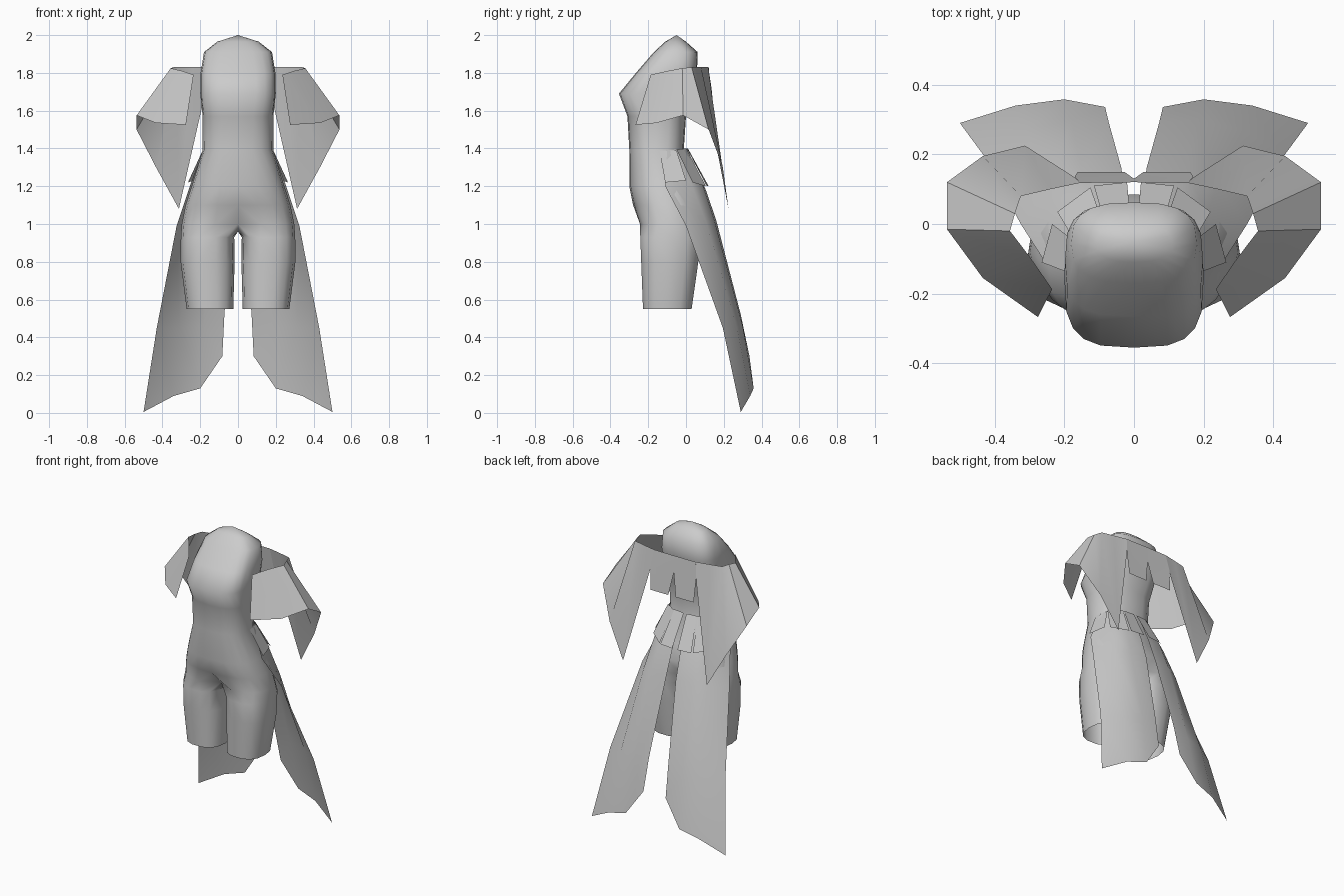
import bpy, math
from mathutils import Vector


def make(name, verts, faces, angle=40):
    """Right-half mesh, mirrored across x = 0."""
    me = bpy.data.meshes.new(name)
    me.from_pydata(verts, [], faces)
    ob = bpy.data.objects.new(name, me)
    bpy.context.collection.objects.link(ob)
    mod = ob.modifiers.new("mirror", 'MIRROR')
    mod.use_clip = True
    bpy.ops.object.select_all(action='DESELECT')
    ob.select_set(True)
    bpy.context.view_layer.objects.active = ob
    bpy.ops.object.shade_smooth_by_angle(angle=math.radians(angle))
    return ob


def strip(name, rows, angle=40):
    """Sheet through equal-length rows of points."""
    n = len(rows[0])
    verts = [p for r in rows for p in r]
    faces = [(j * n + i, j * n + i + 1, (j + 1) * n + i + 1, (j + 1) * n + i)
             for j in range(len(rows) - 1) for i in range(n - 1)]
    return make(name, verts, faces, angle)


# Bodysuit: half rings (z, half width, front y, back y, squareness)
N, M = 10, 3
torso = [(1.965, .11, -.11, .00, 2.4), (1.91, .18, -.17, .062, 2.8),
         (1.80, .198, -.265, .058, 3.2), (1.69, .20, -.355, .04, 3.2),
         (1.57, .187, -.31, .0, 2.8), (1.39, .187, -.30, -.012, 2.6),
         (1.20, .245, -.30, .05, 2.5), (1.10, .278, -.28, .085, 2.5),
         (1.00, .298, -.25, .09, 2.6)]


def power(v, e):
    return math.copysign(abs(v) ** (2 / e), v)


verts, faces = [(0, -.05, 2.0)], []
for z, w, f, b, e in torso:
    for i in range(N + 1):
        t = math.pi * i / N
        x = 0 if i in (0, N) else w * power(math.sin(t), e)
        verts.append((x, (f + b) / 2 - (b - f) / 2 * power(math.cos(t), e), z))
faces += [(0, 1 + i, 2 + i) for i in range(N)]
for j in range(len(torso) - 1):
    a = 1 + j * (N + 1)
    faces += [(a + i, a + N + 1 + i, a + N + 2 + i, a + 1 + i) for i in range(N)]

# Crotch dip in the front and back, then the bridge between the legs
base = len(verts) - N - 1
verts[base] = (0, -.18, 1.00)
verts[base + N] = (0, .04, 1.00)
prev = list(range(base, base + N + 1))
for k in range(M):
    prev.append(len(verts))
    verts.append((0, .04 - .22 * (k + 1) / (M + 1), .96))

# Legs, open at the hem (z, inner x, outer x, front y, back y)
for z, xi, xo, f, b in [(.93, .02, .303, -.245, .082), (.80, .018, .304, -.24, .068),
                        (.55, .025, .272, -.23, .032)]:
    cur, n = [], len(prev)
    for i in range(n):
        t = math.pi * (-.22 + 1.44 * i / N) if i <= N else math.pi * (1.22 + .56 * (i - N) / (M + 1))
        cur.append(len(verts))
        verts.append(((xi + xo) / 2 + (xo - xi) / 2 * power(math.sin(t), 2.5),
                      (f + b) / 2 - (b - f) / 2 * power(math.cos(t), 2.5), z))
    faces += [(prev[i], cur[i], cur[(i + 1) % n], prev[(i + 1) % n]) for i in range(n)]
    prev = cur
make("bodysuit", verts, faces, 60)

# Shoulder cape: open collar on top, pointed hem
strip("shoulder_cape", [
    [(.235, -.187, 1.79), (.295, -.10, 1.81), (.356, -.02, 1.825), (.342, .03, 1.83),
     (.325, .08, 1.83), (.24, .10, 1.83), (.155, .118, 1.83)],
    [(.276, -.267, 1.525), (.434, -.155, 1.535), (.537, -.015, 1.575), (.537, .12, 1.50),
     (.434, .195, 1.30), (.313, .225, 1.08), (.172, .135, 1.70)]])

# Back collar band with short split flaps
strip("collar_flap", [[(.155, .118, 1.83), (.0, .12, 1.83)],
                      [(.170, .135, 1.72), (.0, .13, 1.72)],
                      [(.162, .15, 1.57), (.028, .15, 1.57)]])

# Long coat tails
strip("coat_tail", [
    [(.185, -.10, 1.39), (.15, -.04, 1.395), (.10, .0, 1.40), (.03, .005, 1.40)],
    [(.255, -.11, 1.20), (.21, .03, 1.21), (.13, .09, 1.20), (.03, .105, 1.18)],
    [(.325, .0, .99), (.24, .11, 1.0), (.15, .15, 1.02), (.036, .16, 1.02)],
    [(.43, .195, .45), (.31, .27, .45), (.18, .30, .46), (.072, .29, .52)],
    [(.50, .29, .005), (.34, .34, .09), (.20, .358, .13), (.083, .336, .30)]])

# Short waist panels over the tails
for k, (a, b, c, d) in enumerate([
        ((.187, -.14, 1.39), (.17, -.05, 1.39), (.265, -.11, 1.22), (.235, .0, 1.23)),
        ((.17, -.05, 1.395), (.09, .005, 1.395), (.22, .035, 1.22), (.125, .105, 1.20)),
        ((.085, .005, 1.40), (.01, .01, 1.40), (.115, .11, 1.20), (.02, .12, 1.20))]):
    strip("waist_panel_%d" % k, [[a, b], [c, d]])
